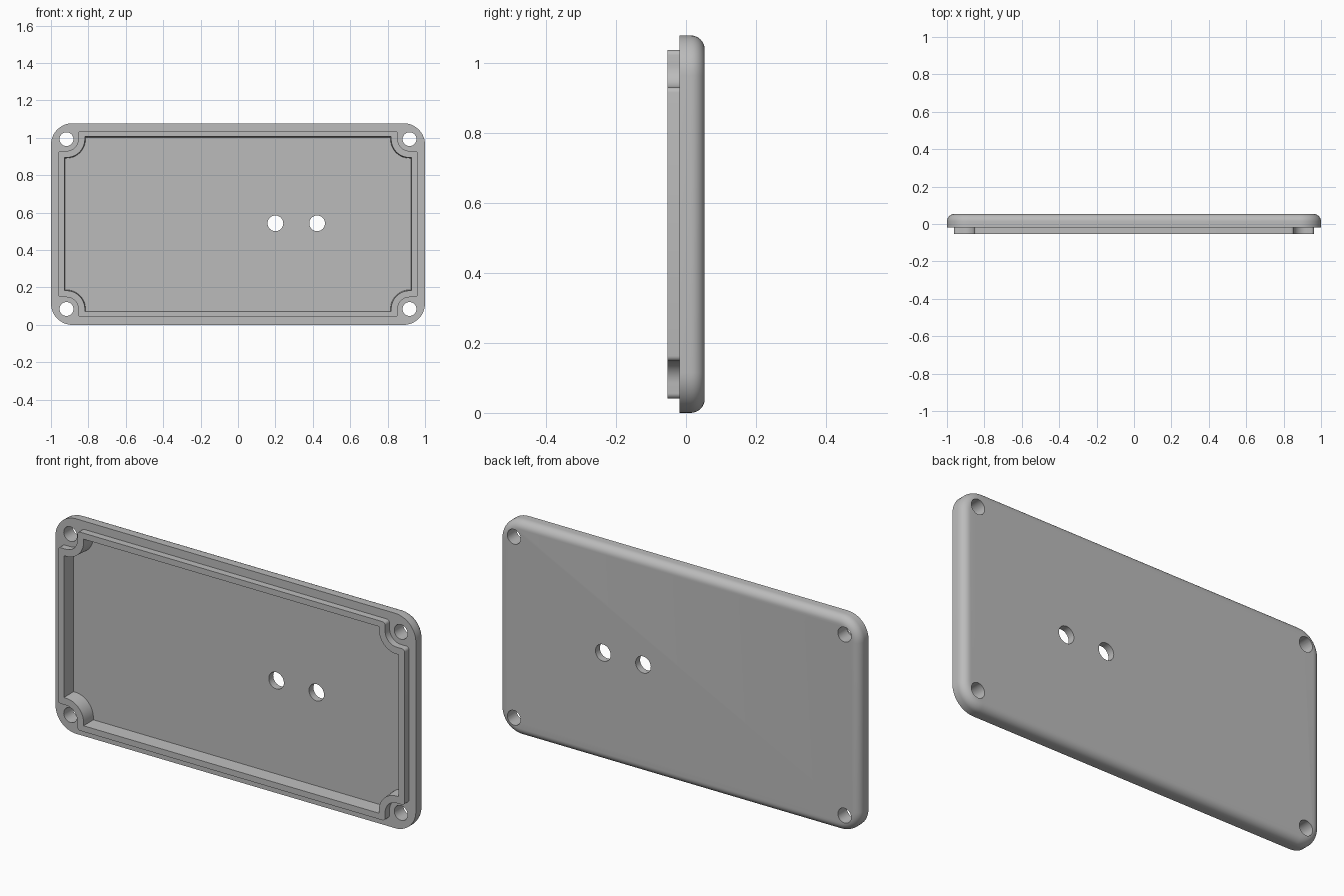
import bpy
import bmesh
from math import sin, cos, pi, radians

cube = bpy.data.objects.get("Cube")
if cube:
    bpy.data.objects.remove(cube, do_unlink=True)

HALF_W, HALF_H = 1.0, 0.539
MID_Z = HALF_H
SCREW_X, SCREW_Z = 0.917, 0.454
BACK, FACE, LIP, FLOOR = 0.0535, -0.0185, -0.0535, 0.018

grey = bpy.data.materials.new("plain grey")
grey.use_nodes = True
colour = (0.5, 0.5, 0.5, 1)
grey.diffuse_color = colour
grey.node_tree.nodes["Principled BSDF"].inputs["Base Color"].default_value = colour


def arc(cx, cz, r, start, end, steps=12):
    return [(cx + r * cos(a), cz + r * sin(a))
            for a in (start + (end - start) * i / steps for i in range(steps + 1))]


def mirror_four(quarter):
    """Complete an outline from its +x +z quarter, going round once."""
    half = quarter + [(-x, z) for x, z in reversed(quarter)]
    return half + [(-x, -z) for x, z in half]


def rounded_rect(inset, radius=0.115):
    r = radius - inset
    return mirror_four(arc(HALF_W - radius, HALF_H - radius, r, 0, pi / 2))


def notched_rect(w, h, r, soft=0.0):
    """Rectangle whose corners curve inward around the screw holes."""
    low, side = SCREW_Z - r, SCREW_X - r
    first, last = [(w, low)], [(side, h)]
    if soft:
        first = arc(w - soft, low - soft, soft, 0, pi / 2, 5)
        last = arc(side - soft, h - soft, soft, 0, pi / 2, 5)
    return mirror_four(first + arc(SCREW_X, SCREW_Z, r, 1.5 * pi, pi) + last)


def loft(name, layers):
    """Skin matching outlines given as (y, points) and cap both ends."""
    bm = bmesh.new()
    rings = [[bm.verts.new((x, y, z + MID_Z)) for x, z in pts] for y, pts in layers]
    for a, b in zip(rings, rings[1:]):
        for i in range(len(a)):
            j = (i + 1) % len(a)
            bm.faces.new((a[i], a[j], b[j], b[i]))
    bm.faces.new(rings[0])
    bm.faces.new(rings[-1])
    bmesh.ops.recalc_face_normals(bm, faces=bm.faces)
    mesh = bpy.data.meshes.new(name)
    bm.to_mesh(mesh)
    bm.free()
    mesh.materials.append(grey)
    obj = bpy.data.objects.new(name, mesh)
    bpy.context.collection.objects.link(obj)
    return obj


def combine(target, tool, operation):
    tool.hide_render = True
    mod = target.modifiers.new(tool.name, 'BOOLEAN')
    mod.object, mod.operation, mod.solver = tool, operation, 'EXACT'
    bpy.context.view_layer.objects.active = target
    bpy.ops.object.modifier_apply(modifier=mod.name)
    bpy.data.objects.remove(tool, do_unlink=True)


# Plate with rounded corners and a rounded back edge
fillet = 0.04
layers = [(FACE, rounded_rect(0))]
for i in range(9):
    a = i / 8 * pi / 2
    layers.append((BACK - fillet + fillet * sin(a), rounded_rect(fillet * (1 - cos(a)))))
lid = loft("enclosure_lid", layers)

# Raised locating lip
lip_outline = notched_rect(0.962, 0.498, 0.063, 0.015)
combine(lid, loft("lip", [(LIP, lip_outline), (0.0, lip_outline)]), 'UNION')

# Recess inside the lip, with slightly tapered walls
combine(lid, loft("recess", [(LIP - 0.02, notched_rect(0.93, 0.469, 0.097)),
                             (FLOOR, notched_rect(0.925, 0.464, 0.102))]), 'DIFFERENCE')

# Screw holes and the two panel holes
holes = [(sx * SCREW_X, sz * SCREW_Z, 0.037) for sx in (-1, 1) for sz in (-1, 1)]
holes += [(0.2, 0.004, 0.042), (0.423, 0.004, 0.042)]
for x, z, r in holes:
    circle = arc(x, z, r, 0, 2 * pi, 32)[:-1]
    combine(lid, loft("hole", [(-0.1, circle), (0.1, circle)]), 'DIFFERENCE')

# Smooth shading with crisp edges
bpy.ops.object.select_all(action='DESELECT')
lid.select_set(True)
bpy.context.view_layer.objects.active = lid
bpy.ops.object.shade_smooth_by_angle(angle=radians(30))
